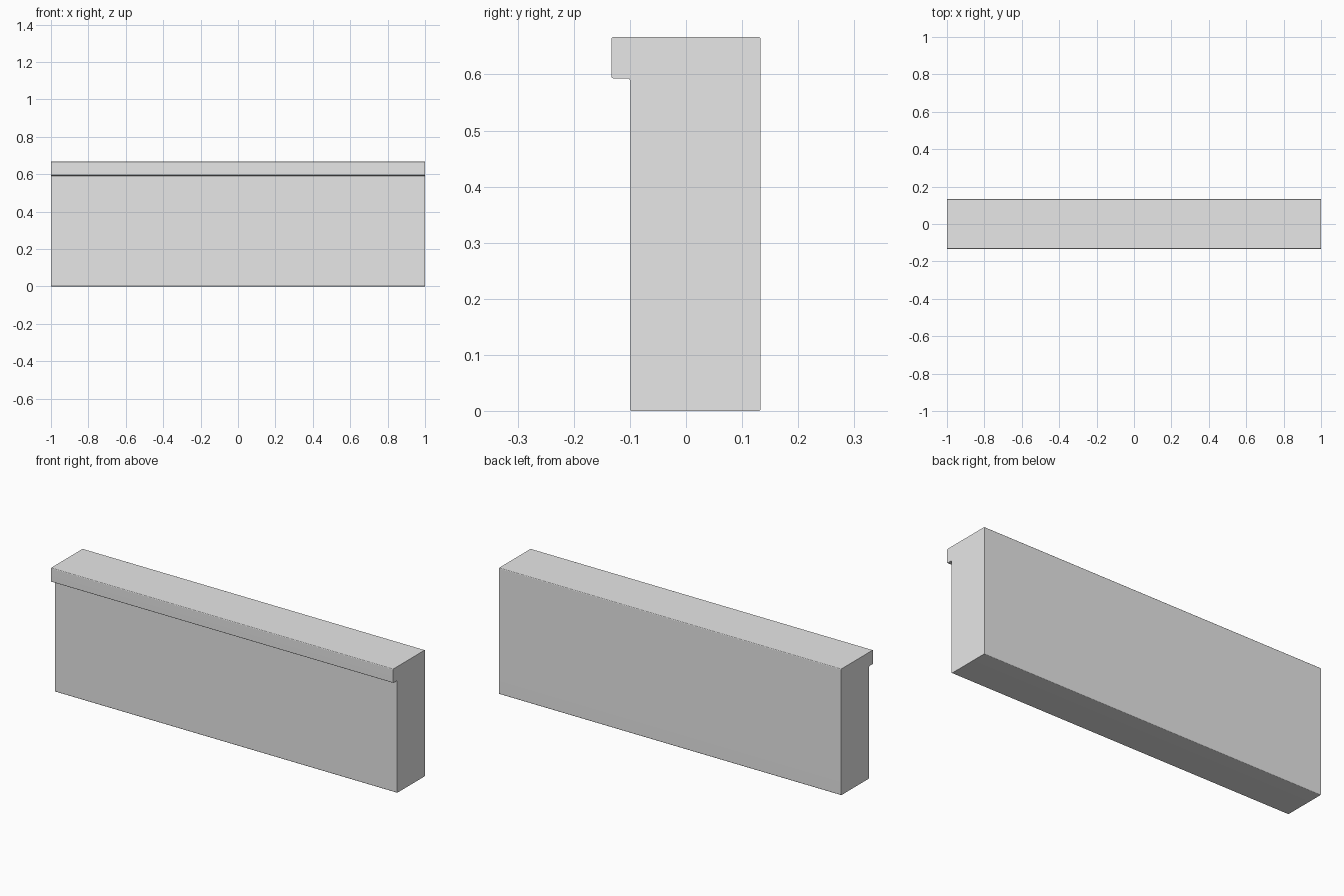
import bpy
import bmesh

# Remove the default cube
cube = bpy.data.objects.get("Cube")
if cube:
    bpy.data.objects.remove(cube, do_unlink=True)

# Plain grey material
grey = bpy.data.materials.new("light grey")
grey.use_nodes = True
colour = (0.8, 0.8, 0.8, 1.0)
grey.diffuse_color = colour
grey.node_tree.nodes["Principled BSDF"].inputs["Base Color"].default_value = colour

# Cross-section (y, z): upright block with a lip along the front top edge
PROFILE = [(-0.1, 0), (0.133, 0), (0.133, 0.667),
           (-0.133, 0.667), (-0.133, 0.593), (-0.1, 0.593)]
HALF_LENGTH = 1.0

bm = bmesh.new()
end = bm.faces.new([bm.verts.new((-HALF_LENGTH, y, z)) for y, z in PROFILE])
extruded = bmesh.ops.extrude_face_region(bm, geom=[end], use_keep_orig=True)
moved = [g for g in extruded["geom"] if isinstance(g, bmesh.types.BMVert)]
bmesh.ops.translate(bm, verts=moved, vec=(2 * HALF_LENGTH, 0, 0))
bmesh.ops.recalc_face_normals(bm, faces=bm.faces)

# Slightly round the long edges, leaving the cut ends sharp
long_edges = [e for e in bm.edges
              if abs(e.verts[0].co.x - e.verts[1].co.x) > HALF_LENGTH]
bmesh.ops.bevel(bm, geom=long_edges, offset=0.004, segments=3,
                profile=0.5, affect='EDGES')

mesh = bpy.data.meshes.new("lipped_block")
bm.to_mesh(mesh)
bm.free()
mesh.materials.append(grey)

block = bpy.data.objects.new("lipped_block", mesh)
bpy.context.collection.objects.link(block)

# Smooth the rounded edges only
bpy.ops.object.select_all(action='DESELECT')
block.select_set(True)
bpy.context.view_layer.objects.active = block
bpy.ops.object.shade_smooth_by_angle(angle=0.6)
weighted = block.modifiers.new("weighted_normals", 'WEIGHTED_NORMAL')
weighted.keep_sharp = True
